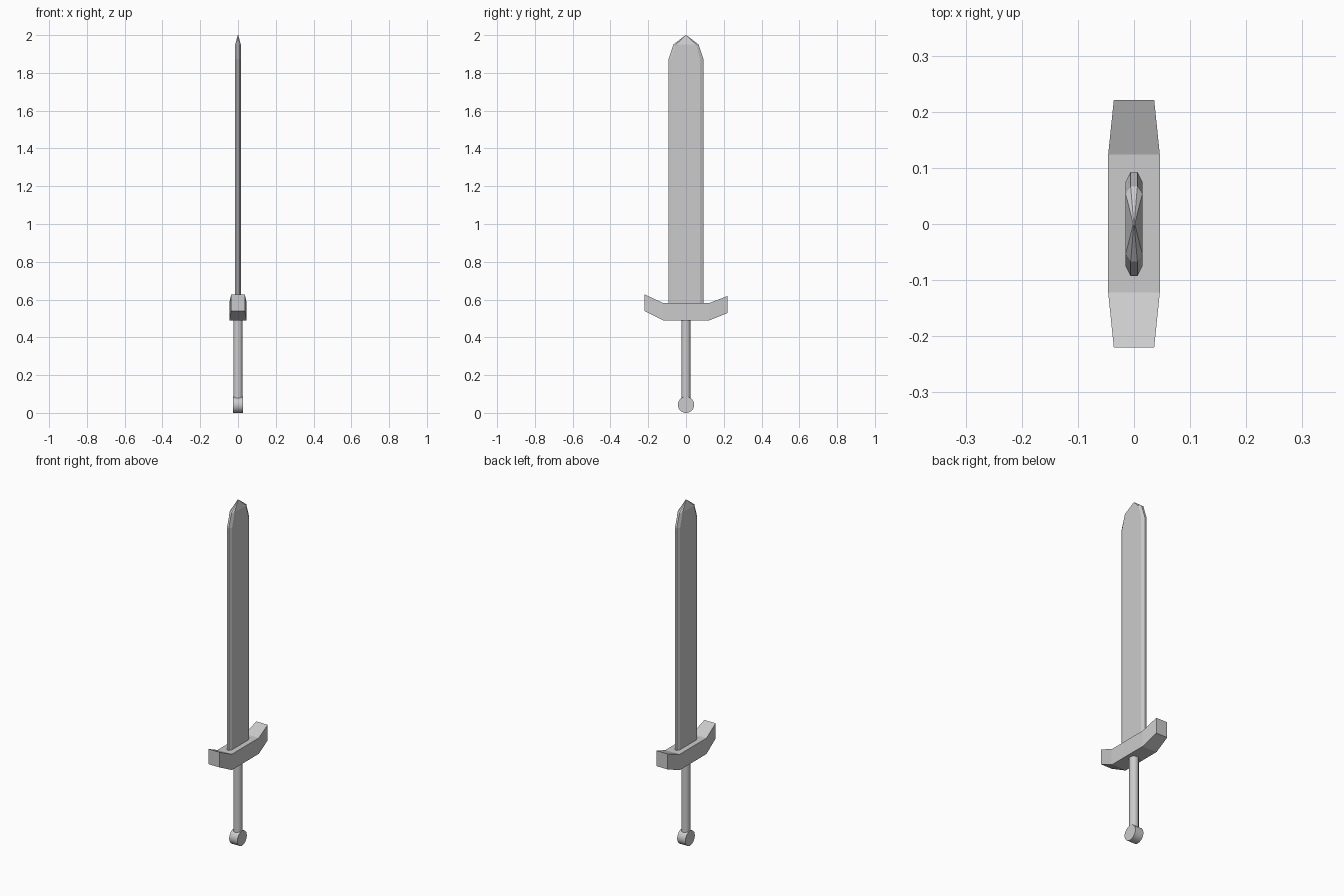
import bpy, bmesh, math

if "Cube" in bpy.data.objects:
    bpy.data.objects.remove(bpy.data.objects["Cube"])


def loft(name, rings):
    """Skin a list of equal-length rings into a closed solid."""
    bm = bmesh.new()
    loops = [[bm.verts.new(p) for p in ring] for ring in rings]
    n = len(loops[0])
    for a, b in zip(loops, loops[1:]):
        for i in range(n):
            j = (i + 1) % n
            bm.faces.new((a[i], a[j], b[j], b[i]))
    bm.faces.new(loops[0][::-1])
    bm.faces.new(loops[-1])
    bmesh.ops.remove_doubles(bm, verts=bm.verts, dist=1e-5)
    bmesh.ops.dissolve_degenerate(bm, edges=bm.edges, dist=1e-5)
    bmesh.ops.recalc_face_normals(bm, faces=bm.faces)
    mesh = bpy.data.meshes.new(name)
    bm.to_mesh(mesh)
    bm.free()
    obj = bpy.data.objects.new(name, mesh)
    bpy.context.collection.objects.link(obj)
    return obj


def blade_ring(face_x, face_y, edge_x, edge_y, z):
    """Flat octagon: broad faces, bevels and narrow edges."""
    half = [(edge_x, -edge_y), (face_x, -face_y), (face_x, face_y), (edge_x, edge_y)]
    return [(x, y, z) for x, y in half] + [(-x, -y, z) for x, y in half]


def cylinder(name, radius, depth, location, sides, rotation=(0, 0, 0)):
    bpy.ops.mesh.primitive_cylinder_add(vertices=sides, radius=radius, depth=depth,
                                        location=location, rotation=rotation)
    obj = bpy.context.object
    obj.name = name
    bpy.ops.object.shade_smooth_by_angle(angle=math.radians(50))
    return obj


# Blade, narrowing to a point
loft("blade", [
    blade_ring(0.015, 0.075, 0.006, 0.093, 0.56),
    blade_ring(0.015, 0.075, 0.006, 0.093, 1.87),
    blade_ring(0.015, 0.054, 0.006, 0.067, 1.95),
    blade_ring(0.0015, 0.001, 0.0005, 0.002, 2.0),
])

# Crossguard with upswept, narrower ends: (y, half width, bottom, top)
sections = [(-0.22, 0.036, 0.54, 0.628), (-0.122, 0.046, 0.49, 0.582),
            (0.124, 0.046, 0.49, 0.582), (0.221, 0.036, 0.529, 0.619)]
loft("crossguard", [[(-w, y, b), (w, y, b), (w, y, t), (-w, y, t)]
                    for y, w, b, t in sections])

# Grip and disc pommel
cylinder("grip", 0.025, 0.44, (0, 0, 0.285), 12)
cylinder("pommel", 0.043, 0.053, (0, 0, 0.043), 32, (0, math.pi / 2, 0))
